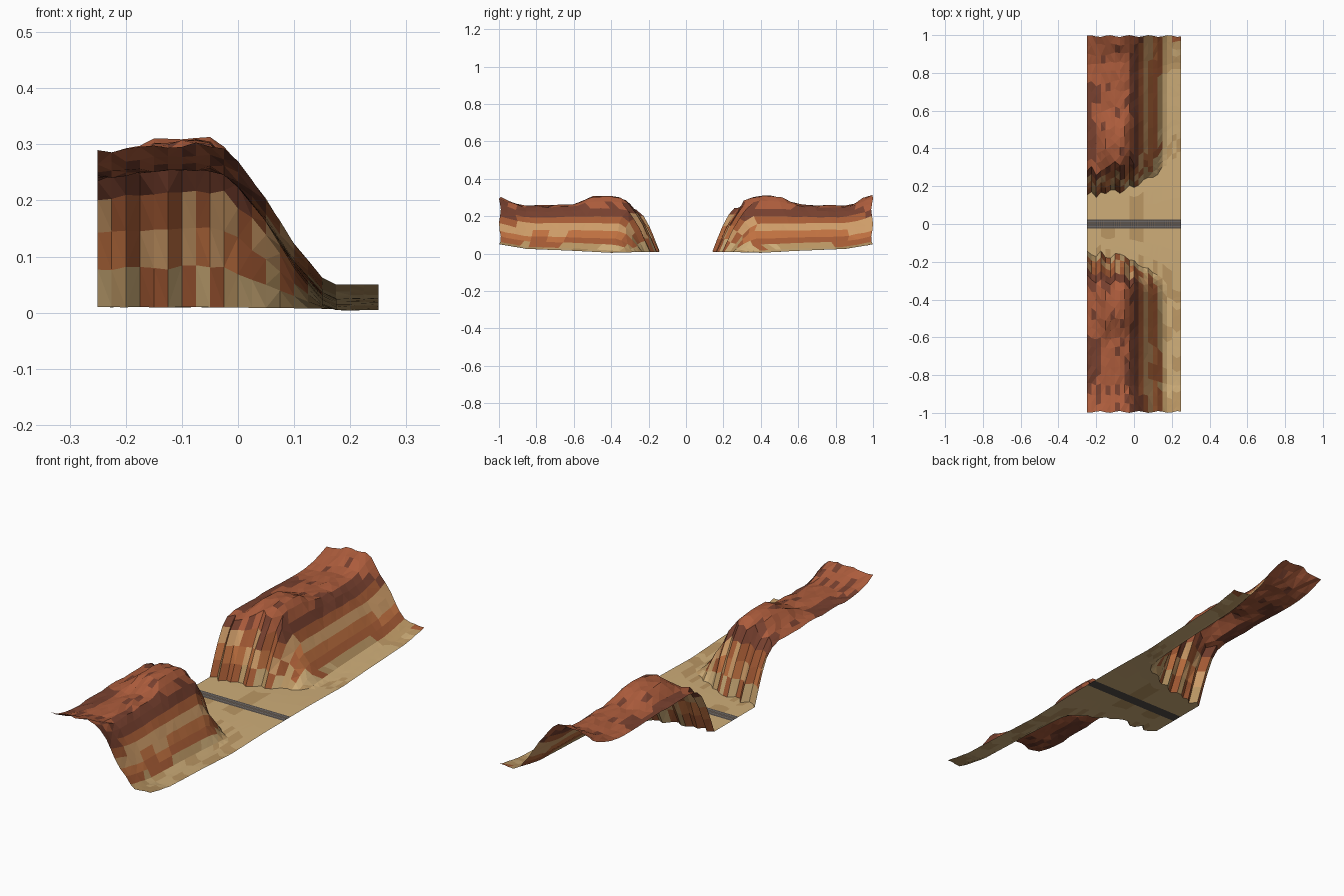
import bpy, bmesh, random
from math import sin

if "Cube" in bpy.data.objects:
    bpy.data.objects.remove(bpy.data.objects["Cube"])

random.seed(4)


def lerp_table(table, v):
    if v <= table[0][0]:
        return table[0][1]
    for (a, p), (b, q) in zip(table, table[1:]):
        if v <= b:
            return p + (q - p) * (v - a) / (b - a)
    return table[-1][1]


def material(name, rgb):
    m = bpy.data.materials.new(name)
    m.diffuse_color = [(c / 255) ** 2.2 for c in rgb] + [1]
    m.use_nodes = True
    m.node_tree.nodes["Principled BSDF"].inputs["Base Color"].default_value = m.diffuse_color
    return m


def finish(bm, name, mats):
    me = bpy.data.meshes.new(name)
    bm.to_mesh(me)
    bm.free()
    for m in mats:
        me.materials.append(m)
    ob = bpy.data.objects.new(name, me)
    bpy.context.collection.objects.link(ob)
    return ob


SAND, TAN, RUST, ORANGE, PALE, BROWN, TOP, BED = range(8)
mats = [material("sand", (205, 172, 120)), material("tan", (186, 150, 100)),
        material("rust", (165, 92, 56)), material("orange", (190, 112, 66)),
        material("pale_rock", (205, 155, 104)), material("brown", (118, 66, 50)),
        material("top_rock", (170, 92, 62)), material("track_bed", (84, 78, 74))]

# Cross-section of the ridge, ridge height along y, and base height along y
SLOPE = [(-.25, .94), (-.15, .97), (-.06, 1), (-.02, .95), (0, .86), (.05, .6),
         (.1, .29), (.15, .05), (.175, 0)]
RIDGE = [(.28, .25), (.32, .265), (.6, .262), (.85, .256), (.93, .275), (1, .302)]
KNOLL = [(.28, 0), (.34, .03), (.4, .045), (.5, .045), (.6, 0)]
KNOLL_X = [(-.21, 0), (-.15, 1), (-.05, 1), (0, .3), (.05, 0)]
BASE = [(.15, .01), (.3, .007), (.4, .004), (.6, .015), (.85, .025), (1, .05)]
FOOT = [(-.25, .15), (-.1, .17), (0, .195), (.1, .25), (.17, .32), (.25, .36)]
CLIFF = [(0, 0), (.22, .3), (.45, .6), (.72, .86), (1, 1)]
XS = [-.25 + .025 * i for i in range(21)]
BAND = [(.028, SAND), (.05, TAN), (.08, RUST), (.112, ORANGE), (.165, PALE),
        (.195, RUST), (.248, BROWN), (9, TOP)]


def column(x, side):
    """Points from the track edge out to the end of the tile."""
    foot = lerp_table(FOOT, x) + random.uniform(-.018, .018)
    width = .135 + random.uniform(-.02, .02)
    crest = foot + width
    rows = [(.025, 0), (.025 + (foot - .025) * .35, 0), (.025 + (foot - .025) * .7, 0)]
    rows += [(foot + width * t, c) for t, c in CLIFF]
    rows += [(crest + (1 - crest) * k / 14, 1) for k in range(1, 15)]
    pts = []
    for k, (y, c) in enumerate(rows):
        base = lerp_table(BASE, y)
        s = lerp_table(SLOPE, x)
        top = lerp_table(RIDGE, y) + lerp_table(KNOLL, y) * lerp_table(KNOLL_X, x)
        if side > 0 and y > .93:
            top += .013 * lerp_table(KNOLL_X, x)
        z = base + (top - base) * s * c
        if c > 0 and 0 < s:
            z += random.uniform(-.004, .004) * s
        if c == 1 and k < len(rows) - 1:
            y += random.uniform(-.008, .008)
        if k == len(rows) - 1:
            y -= .005 + .005 * sin(x * 60)
        pts.append((x, side * y, max(z, .002)))
    return pts


# Canyon terrain: one open sheet, coloured in rock strata
bm = bmesh.new()
cols = []
for x in XS:
    left, right = column(x, -1), column(x, 1)
    cols.append([bm.verts.new(p) for p in left[::-1] + right])
n = len(cols[0])
half = n // 2
shift = {}
for i in range(len(cols) - 1):
    for j in range(n - 1):
        a, b = cols[i], cols[i + 1]
        f = bm.faces.new((a[j], b[j], b[j + 1], a[j + 1]))
        depth = max(half - 1 - j, j - half)
        cliff = 3 <= depth < 7
        key = (i, j // 2) if cliff else (i // 3, j // 2, 1)
        d = shift.setdefault(key, random.uniform(-1, 1) * (.035 if cliff else .012))
        z = f.calc_center_median().z
        if j == half - 1:
            f.material_index = BED
        elif z < .028:
            f.material_index = TAN if d > .006 else SAND
        else:
            f.material_index = next(m for lim, m in BAND if z + d < lim)
            if z > .25 and random.random() < .12:
                f.material_index = BROWN
# Split cliff quads into the jagged triangles of the rock face
steep = [f for f in bm.faces if f.normal.length == 0 or abs(f.calc_center_median().y) < .5
         and f.calc_center_median().z > .012]
bmesh.ops.triangulate(bm, faces=steep)
bmesh.ops.recalc_face_normals(bm, faces=bm.faces)
bm.normal_update()
if sum(f.normal.z for f in bm.faces) < 0:
    bmesh.ops.reverse_faces(bm, faces=bm.faces)
finish(bm, "canyon_terrain", mats)


def flat_strips(name, rects, z, mat):
    bm = bmesh.new()
    for x0, x1, y0, y1 in rects:
        bm.faces.new([bm.verts.new((x, y, z)) for x, y in
                      ((x0, y0), (x1, y0), (x1, y1), (x0, y1))])
    return finish(bm, name, [mat])


# Railway: thin sleepers and a pair of rails lying on the bed
flat_strips("sleepers", [(-.245 + .01 * k, -.24 + .01 * k, -.018, .018) for k in range(49)],
            .0106, material("sleeper", (104, 92, 82)))
flat_strips("rails", [(-.25, .25, s * .012 - .0015, s * .012 + .0015) for s in (-1, 1)],
            .0112, material("rail", (120, 122, 128)))
